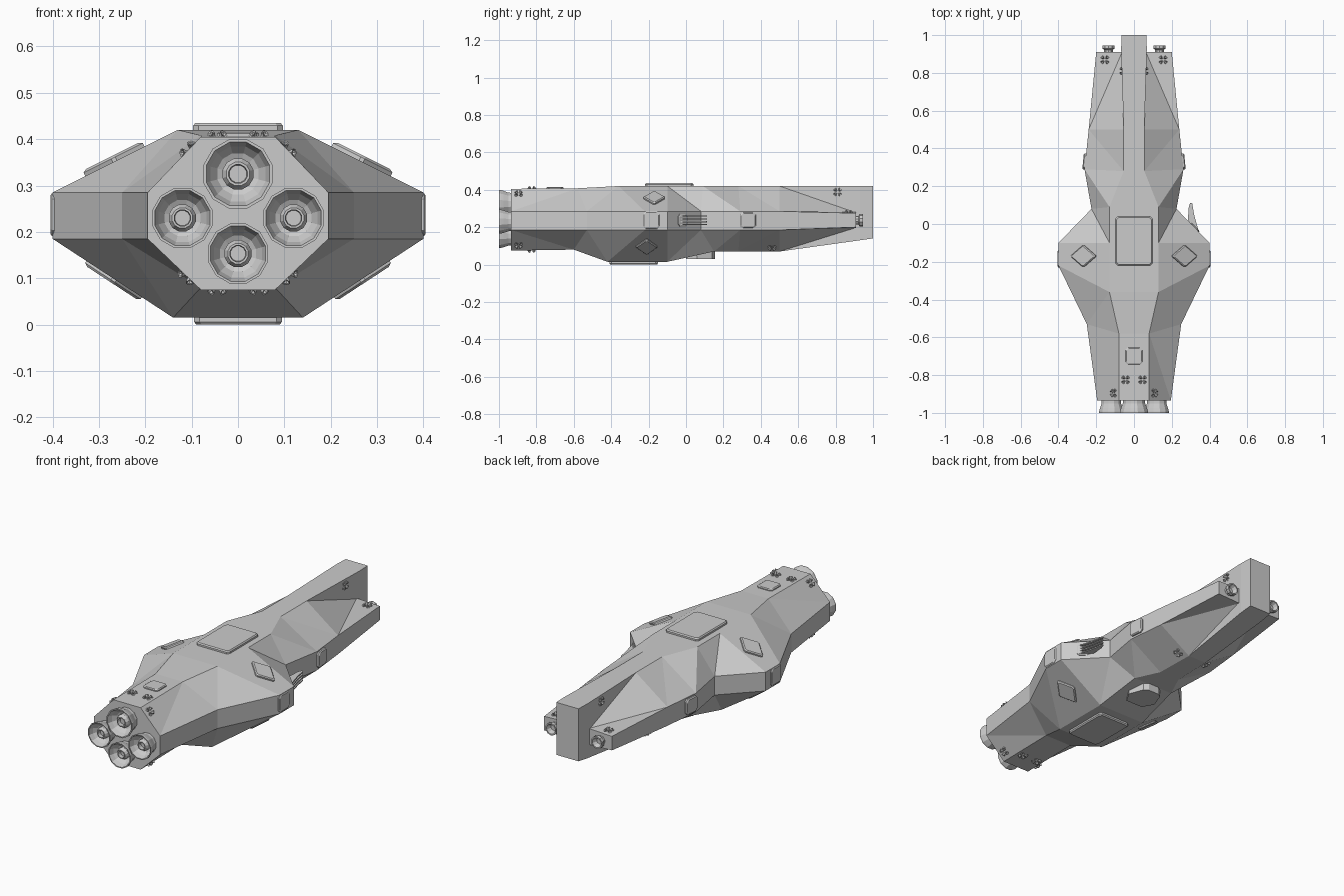
import bpy, bmesh, math
from mathutils import Vector, Matrix
from mathutils.bvhtree import BVHTree

if "Cube" in bpy.data.objects:
    bpy.data.objects.remove(bpy.data.objects["Cube"])


def finish(bm, name, normals=True):
    if normals:
        bmesh.ops.recalc_face_normals(bm, faces=bm.faces[:])
    me = bpy.data.meshes.new(name)
    bm.to_mesh(me)
    bm.free()
    ob = bpy.data.objects.new(name, me)
    bpy.context.collection.objects.link(ob)
    return ob


def skin(bm, rings):
    """Join rings of points with faces and cap both ends."""
    vs = [[bm.verts.new(p) for p in r] for r in rings]
    n = len(vs[0])
    for a, b in zip(vs, vs[1:]):
        for i in range(n):
            bm.faces.new((a[i], a[(i + 1) % n], b[(i + 1) % n], b[i]))
    bm.faces.new(vs[0])
    bm.faces.new(vs[-1])


def frame(loc, normal, hint=(0, 1, 0)):
    """Matrix with local z on the normal and local y along the hint."""
    z = Vector(normal).normalized()
    x = Vector(hint).cross(z).normalized()
    y = z.cross(x)
    m = Matrix((x, y, z)).transposed().to_4x4()
    m.translation = loc
    return m


def turned(bm, profile, m, sides):
    """Revolve (radius, height) points around local z."""
    skin(bm, [[m @ Vector((r * math.cos(2 * math.pi * (i + .5) / sides),
                           r * math.sin(2 * math.pi * (i + .5) / sides), h))
               for i in range(sides)] for r, h in profile])


def slab(name, m, w, d, t, rot=0, corner=.012):
    """Tapered plate with clipped corners, standing on a surface."""
    def ring(s, h):
        a, b, c = w - s, d - s, corner
        pts = [(a, -b + c), (a, b - c), (a - c, b), (-a + c, b),
               (-a, b - c), (-a, -b + c), (-a + c, -b), (a - c, -b)]
        return [m @ Matrix.Rotation(rot, 4, 'Z') @ Vector((x, y, h)) for x, y in pts]
    bm = bmesh.new()
    skin(bm, [ring(0, -.008), ring(0, t * .6), ring(.005, t)])
    return finish(bm, name)


# Faceted hull: chine, top and bottom lines (y, half width, z...)
mid = [(-.935, .195, .185, .285), (-.53, .25, .185, .285), (-.22, .4, .185, .285),
       (-.1, .4, .185, .285), (.08, .225, .185, .285), (.29, .262, .185, .285),
       (.5, .24, .185, .285), (.91, .2, .2, .275)]
top = [(-.935, .08, .405), (-.58, .08, .408), (-.36, .13, .42), (-.1, .13, .42),
       (.09, .13, .42), (.28, .055, .42), (.5, .055, .42), (.91, .063, .28)]
bot = [(-.935, .08, .075), (-.6, .08, .08), (-.42, .14, .015), (-.1, .14, .015),
       (.15, .12, .07), (.28, .06, .07), (.5, .055, .07), (.91, .063, .195)]
rings = []
for (my, mw, lo, hi), (ty, tw, tz), (by, bw, bz) in zip(mid, top, bot):
    half = [(tw, ty, tz), (mw, my, hi), (mw, my, lo), (bw, by, bz)]
    rings.append(half + [(-x, y, z) for x, y, z in reversed(half)])
bm = bmesh.new()
skin(bm, rings)
bmesh.ops.recalc_face_normals(bm, faces=bm.faces[:])
bmesh.ops.triangulate(bm, faces=[f for f in bm.faces if len(f.verts) == 4])
tree = BVHTree.FromBMesh(bm)
finish(bm, "hull")


def on_hull(p, hint=(0, 1, 0)):
    loc, n, _, _ = tree.find_nearest(Vector(p))
    return frame(loc, n, hint)


# Tail fin
bm = bmesh.new()
skin(bm, [[(-w, y, b), (w, y, b), (w, y, .42), (-w, y, .42)]
          for y, w, b in [(.5, .055, .07), (.93, .068, .13), (1, .065, .14)]])
finish(bm, "tail_fin")

# Main engine bells on the front plate
for name, x, z, r in [("upper", 0, .325, .077), ("left", -.12, .23, .067),
                      ("right", .12, .23, .067), ("lower", 0, .153, .067)]:
    bm = bmesh.new()
    m = frame((x, -.93, z), (0, -1, 0), (0, 0, 1))
    turned(bm, [(r * .78, -.01), (r * .8, .02), (r * .93, .045), (r, .062), (r, .07),
                (r * .92, .07), (r * .8, .045), (r * .6, .025), (r * .45, .02),
                (r * .45, .04), (r * .34, .055), (r * .27, .055), (r * .25, .035)], m, 12)
    finish(bm, name + "_engine")

# Rear thrusters on the wing tips
for s in (-1, 1):
    bm = bmesh.new()
    turned(bm, [(.024, -.01), (.024, .012), (.033, .018), (.033, .036), (.026, .036), (.016, .012)],
           frame((s * .135, .91, .237), (0, 1, 0), (0, 0, 1)), 10)
    finish(bm, "rear_thruster")

# Hatches on the centre line
slab("top_hatch", frame((0, -.09, .42), (0, 0, 1)), .097, .13, .015)
slab("belly_hatch", frame((0, -.28, .015), (0, 0, -1)), .095, .13, .015)
slab("front_hatch", frame((0, -.7, .407), (0, 0, 1)), .045, .045, .009)

# Diamond and square side panels
for s in (-1, 1):
    for name, z, tz, bx in [("upper", .353, .135, .27), ("lower", .1, -.17, .26)]:
        m = frame((s * .266, -.17 if z > .2 else -.21, z), (s * abs(tz), 0, math.copysign(bx, tz)))
        d = slab(name + "_diamond_panel", m, .047, .047, .012, math.pi / 4, .006)
        # stretch the diamond a little across the slope
        d.data.transform(m @ Matrix.Diagonal((1.15, .9, 1, 1)) @ m.inverted())
    slab("waist_panel", frame((s * .396, -.185, .237), (s, 0, 0)), .046, .044, .009)
    slab("aft_panel", on_hull((s * .3, .335, .237)), .042, .042, .012)


# Attitude thruster clusters of four small nozzles
def cluster(m):
    bm = bmesh.new()
    for i in range(4):
        a = math.pi / 4 + i * math.pi / 2
        out = Vector((math.cos(a), math.sin(a), 0))
        k = m @ frame(out * .01 + Vector((0, 0, -.002)), out + Vector((0, 0, .8)), (0, 0, 1))
        turned(bm, [(.004, -.004), (.006, .004), (.0095, .013), (.006, .012), (.003, .004)], k, 6)
    finish(bm, "attitude_thrusters")


for s in (-1, 1):
    for p in [(.045, -.825, .43), (.045, -.825, .05), (.11, -.895, .38), (.11, -.895, .105),
              (.155, .87, .3), (.1, .46, .08)]:
        cluster(on_hull((s * p[0], p[1], p[2])))
    cluster(frame((s * .063, .81, .388), (s, 0, 0)))

# Belly sensor plate
bm = bmesh.new()
outline = [(-.05, .0), (.05, .0), (.085, .06), (.055, .14), (.03, .155),
           (-.03, .155), (-.055, .14), (-.085, .06)]
skin(bm, [[(x, y, z) for x, y in outline] for z in (.075, .03)])
finish(bm, "belly_sensor_plate")

# Antenna blades on the right flank
bm = bmesh.new()
for z in (.214, .229, .244, .259):
    skin(bm, [[(x, y, h) for x, y in [(.33, -.03), (.34, -.03), (.318, .05), (.308, .11),
                                      (.298, .113), (.29, .09), (.285, .02)]]
              for h in (z - .003, z + .003)])
finish(bm, "antenna_blades")
slab("antenna_base", on_hull((.335, -.005, .237)), .033, .033, .006)
